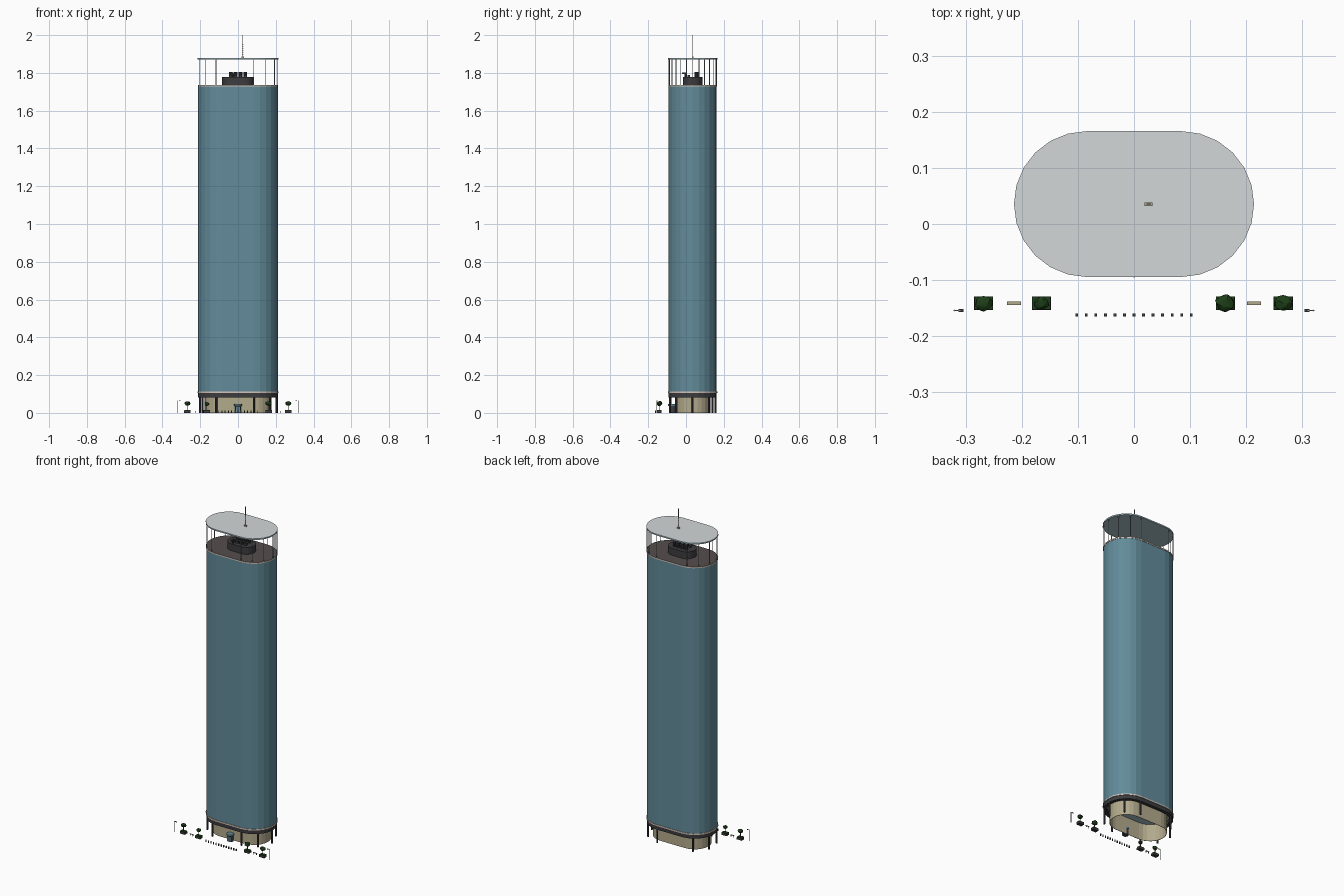
import bpy, bmesh, math, random
from mathutils import Vector

random.seed(4)
if "Cube" in bpy.data.objects:
    bpy.data.objects.remove(bpy.data.objects["Cube"])


def material(name, rgb):
    m = bpy.data.materials.new(name)
    m.use_nodes = True
    m.diffuse_color = (*rgb, 1)
    m.node_tree.nodes["Principled BSDF"].inputs["Base Color"].default_value = (*rgb, 1)
    return m


GLASS = material("blue glass", (0.122, 0.26, 0.322))
ROOF = material("pale grey roof", (0.65, 0.68, 0.68))
SOFFIT = material("blue grey soffit", (0.40, 0.53, 0.58))
TRIM = material("pale stone trim", (0.66, 0.56, 0.49))
STONE = material("beige stone", (0.45, 0.405, 0.265))
DARK = material("dark metal", (0.045, 0.045, 0.05))
FLOOR = material("brown grey deck", (0.09, 0.077, 0.073))
STEEL = material("steel", (0.30, 0.32, 0.33))
GREEN = material("leaf green", (0.012, 0.048, 0.009))
BARK = material("bark brown", (0.08, 0.045, 0.025))

CY = 0.0355     # centre of the tower in depth
HALF = 0.084    # half the straight part of the plan


def finish(name, bm, *mats):
    me = bpy.data.meshes.new(name)
    bmesh.ops.recalc_face_normals(bm, faces=bm.faces)
    bm.to_mesh(me)
    bm.free()
    for m in mats:
        me.materials.append(m)
    ob = bpy.data.objects.new(name, me)
    bpy.context.collection.objects.link(ob)
    return ob


def oval(r, half=HALF):
    """Stadium outline: two half circles joined by straight sides."""
    pts = []
    for side in (0, 1):
        for i in range(13):
            a = math.radians(-90 + 180 * side + 15 * i)
            cx = half if side == 0 else -half
            pts.append((cx + r * math.cos(a), CY + r * math.sin(a)))
    return pts


def slab(name, r, z0, z1, side, top=None, bottom=None, half=HALF):
    bm = bmesh.new()
    face = bm.faces.new([bm.verts.new((x, y, z0)) for x, y in oval(r, half)])
    ext = bmesh.ops.extrude_face_region(bm, geom=[face])
    for v in ext["geom"]:
        if isinstance(v, bmesh.types.BMVert):
            v.co.z = z1
    bmesh.ops.recalc_face_normals(bm, faces=bm.faces)
    for f in bm.faces:
        f.material_index = 1 if f.normal.z > 0.5 else 2 if f.normal.z < -0.5 else 0
    return finish(name, bm, side, top or side, bottom or side)


def ring(name, r_out, r_in, z0, z1, mat):
    """Hollow oval wall, open above and below."""
    bm = bmesh.new()
    loops = [[bm.verts.new((x, y, z)) for x, y in oval(r)]
             for r, z in ((r_out, z0), (r_out, z1), (r_in, z1), (r_in, z0))]
    n = len(loops[0])
    for k in range(4):
        a, b = loops[k], loops[(k + 1) % 4]
        for i in range(n):
            j = (i + 1) % n
            bm.faces.new((a[i], a[j], b[j], b[i]))
    return finish(name, bm, mat)


def box(name, centre, size, mat):
    bm = bmesh.new()
    bmesh.ops.create_cube(bm, size=1)
    for v in bm.verts:
        v.co = Vector(centre) + Vector(a * b for a, b in zip(v.co, size))
    return finish(name, bm, mat)


def rod(name, x, y, z0, z1, r, mat, sides=8):
    bm = bmesh.new()
    bmesh.ops.create_cone(bm, cap_ends=True, segments=sides, radius1=r,
                          radius2=r, depth=z1 - z0)
    bmesh.ops.translate(bm, verts=bm.verts, vec=(x, y, (z0 + z1) / 2))
    return finish(name, bm, mat)


# Hollow ground floor, set back behind columns
ring("lobby_wall", 0.093, 0.091, 0, 0.104, STONE)
ring("canopy_band", 0.127, 0.108, 0.081, 0.104, DARK)
slab("lower_trim", 0.130, 0.104, 0.112, TRIM, bottom=SOFFIT)
for i, (x, y) in enumerate(oval(0.121)):
    if i % 3 == 0:
        rod("base_column", x, y, 0, 0.082, 0.0055, DARK)

# Entrance drum with a glass canopy
rod("entrance_drum", 0, -0.070, 0, 0.036, 0.016, DARK, sides=16)
rod("entrance_canopy", 0, -0.074, 0.036, 0.046, 0.021, GLASS, sides=16)
for x in (-0.008, 0.008):
    box("entrance_door", (x, -0.086, 0.016), (0.011, 0.003, 0.030), GLASS)

# Shaft and roof terrace
slab("tower_shaft", 0.127, 0.112, 1.727, GLASS, top=FLOOR)
slab("upper_trim", 0.129, 1.727, 1.735, TRIM, top=FLOOR)
for i, (x, y) in enumerate(oval(0.126)):
    if i % 2 == 0:
        rod("roof_post", x, y, 1.735, 1.873, 0.0022, STEEL, sides=6)
slab("roof_slab", 0.130, 1.872, 1.88, SOFFIT, top=ROOF)

# Plant room with fans and ducts
slab("plant_room", 0.052, 1.735, 1.777, DARK, half=0.033)
for k in range(4):
    x = -0.039 + 0.026 * k
    rod("fan_unit", x, 0.055, 1.777, 1.806, 0.010, DARK, sides=10)
    box("vent_box", (x, 0.015, 1.783), (0.016, 0.014, 0.012), DARK)
rod("duct", -0.03, -0.003, 1.777, 1.798, 0.005, DARK)
box("duct_elbow", (-0.03, -0.010, 1.798), (0.009, 0.022, 0.008), DARK)

# Narrow lattice mast
box("mast_foot", (0.026, CY, 1.884), (0.014, 0.006, 0.008), STONE)
for d in (-0.003, 0.003):
    rod("mast_rail", 0.026 + d, CY, 1.888, 1.95, 0.0012, STEEL, sides=6)
for k in range(6):
    box("mast_rung", (0.026, CY, 1.896 + 0.0105 * k), (0.007, 0.002, 0.002), STEEL)
rod("mast_tip", 0.026, CY, 1.948, 2.0, 0.0018, STEEL, sides=6)

# Trees in planters
TREES = ((-0.268, 0.016, 0.050), (-0.165, 0.014, 0.047),
         (0.163, 0.018, 0.050), (0.266, 0.016, 0.050))
for x, r, z in TREES:
    box("planter", (x, -0.141, 0.006), (0.034, 0.024, 0.012), DARK)
    box("planter_hedge", (x, -0.141, 0.0135), (0.033, 0.023, 0.005), GREEN)
    rod("tree_trunk", x, -0.141, 0.012, z, 0.002, BARK, sides=6)
    bm = bmesh.new()
    bmesh.ops.create_icosphere(bm, subdivisions=2, radius=r)
    for v in bm.verts:
        v.co *= random.uniform(0.85, 1.08)
        v.co = Vector((x + v.co.x, -0.141 + v.co.y * 0.9, z + v.co.z * 0.75))
    finish("tree_crown", bm, GREEN)

# Benches and street lamps on both sides
for s in (-1, 1):
    box("bench_seat", (0.214 * s, -0.141, 0.010), (0.025, 0.006, 0.002), STONE)
    for d in (-0.009, 0.009):
        box("bench_leg", (0.214 * s + d, -0.141, 0.0045), (0.002, 0.005, 0.009), DARK)
    rod("lamp_pole", 0.3205 * s, -0.154, 0, 0.066, 0.0016, STEEL, sides=6)
    box("lamp_arm", (0.315 * s, -0.154, 0.0655), (0.012, 0.0018, 0.0018), STEEL)
    box("lamp_head", (0.3085 * s, -0.154, 0.0645), (0.009, 0.005, 0.003), DARK)

# Row of square bollards
for k in range(13):
    box("bollard", (-0.102 + 0.017 * k, -0.162, 0.0065), (0.005, 0.005, 0.013), DARK)
